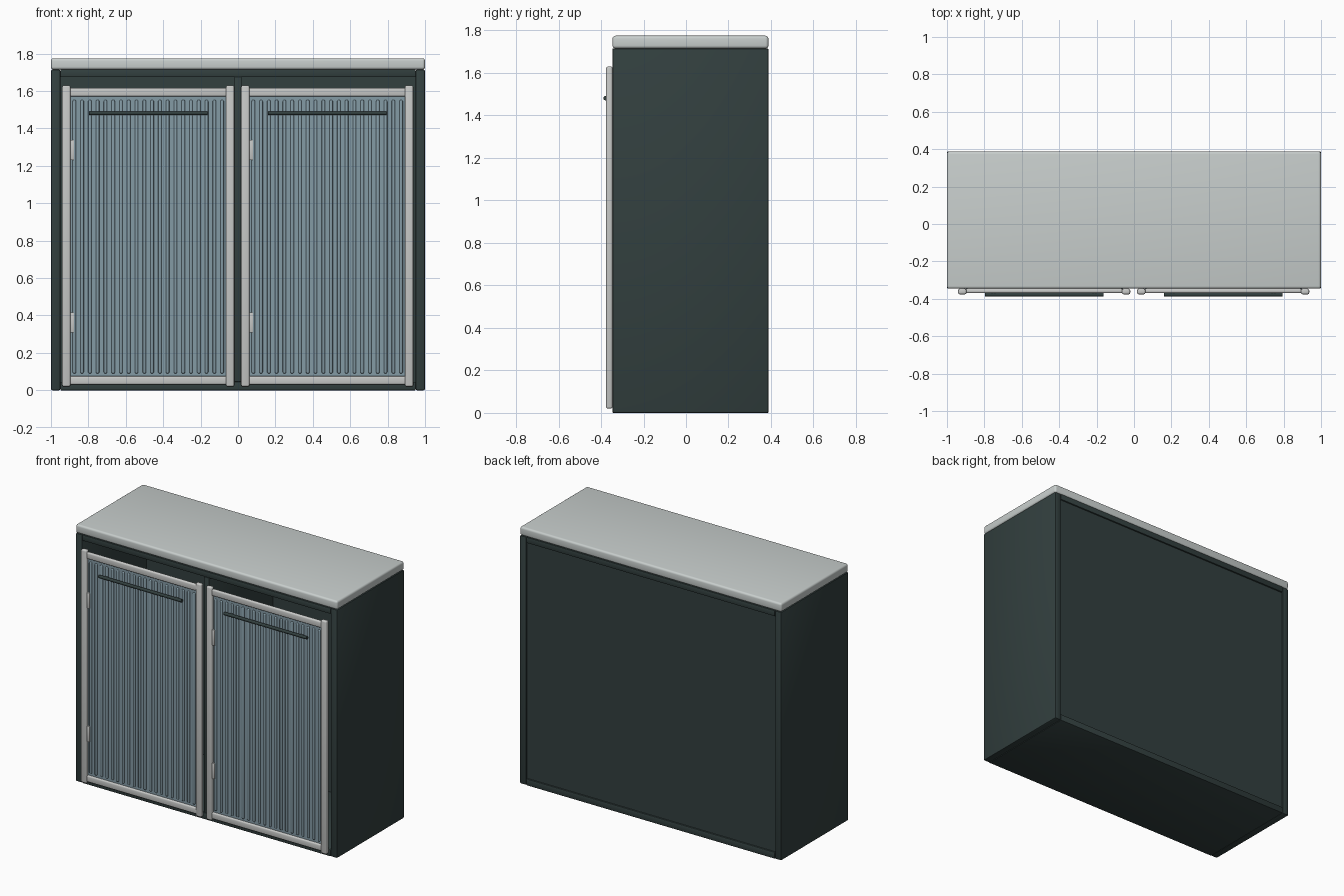
import bpy, bmesh, math
from mathutils import Matrix, Vector

cube = bpy.data.objects.get("Cube")
if cube:
    bpy.data.objects.remove(cube, do_unlink=True)


def material(name, rgb, rough=0.6):
    m = bpy.data.materials.new(name)
    m.use_nodes = True
    m.diffuse_color = (*rgb, 1)
    node = m.node_tree.nodes["Principled BSDF"]
    node.inputs["Base Color"].default_value = (*rgb, 1)
    node.inputs["Roughness"].default_value = rough
    return m


DARK = material("dark green paint", (0.032, 0.050, 0.049))
LIGHT = material("pale grey top", (0.58, 0.62, 0.61))
FRAME = material("light grey frame", (0.57, 0.58, 0.57))
PANEL = material("blue grey panel", (0.23, 0.325, 0.375))


def add_box(bm, lo, hi, bevel=0.0, segments=2):
    """Add a box between two corners, with rounded edges if asked."""
    lo, hi = Vector(lo), Vector(hi)
    mat = Matrix.Translation((lo + hi) / 2) @ Matrix.Diagonal((*(hi - lo), 1))
    verts = bmesh.ops.create_cube(bm, size=1, matrix=mat)["verts"]
    if bevel:
        edges = list({e for v in verts for e in v.link_edges})
        bmesh.ops.bevel(bm, geom=edges, offset=bevel, segments=segments,
                        profile=0.5, affect='EDGES', clamp_overlap=True)


def finish(bm, name, mat):
    mesh = bpy.data.meshes.new(name)
    bm.to_mesh(mesh)
    bm.free()
    mesh.materials.append(mat)
    obj = bpy.data.objects.new(name, mesh)
    bpy.context.collection.objects.link(obj)
    bpy.ops.object.select_all(action='DESELECT')
    obj.select_set(True)
    bpy.context.view_layer.objects.active = obj
    bpy.ops.object.shade_smooth_by_angle(angle=math.radians(40))
    return obj


def box(name, lo, hi, mat, bevel=0.0, segments=2):
    bm = bmesh.new()
    add_box(bm, lo, hi, bevel, segments)
    return finish(bm, name, mat)


FRONT, BACK = -0.346, 0.388
TOP = 1.715      # underside of the worktop
WALL = 0.05      # thickness of the sides

# Carcass
for side, s in (("left", 1), ("right", -1)):
    xs = sorted((s * 1.0, s * (1 - WALL)))
    box(side + "_side", (xs[0], FRONT, 0), (xs[1], BACK, TOP), DARK, 0.008)
IN = 1 - WALL
box("bottom_board", (-IN, FRONT, 0), (IN, BACK, 0.045), DARK, 0.004)
box("top_board", (-IN, FRONT, 1.675), (IN, BACK, TOP), DARK, 0.004)
box("divider", (-0.02, FRONT, 0.045), (0.02, BACK - 0.03, 1.675), DARK, 0.003)
box("back_panel", (-IN, BACK - 0.03, 0.045), (IN, BACK - 0.01, 1.675), DARK)
box("worktop", (-1, FRONT, TOP), (1, BACK, 1.775), LIGHT, 0.014, 4)


def door(prefix, x0):
    """One fluted door starting at x0."""
    x1, stile = x0 + 0.92, 0.044
    z0, z1 = 0.02, 1.63
    a, b = x0 + stile, x1 - stile

    # Frame
    bm = bmesh.new()
    for left in (x0, b):
        add_box(bm, (left, -0.376, z0), (left + stile, FRONT, z1), 0.009, 3)
    for low in (0.03, 1.571):
        add_box(bm, (a - 0.006, -0.370, low), (b + 0.006, FRONT, low + 0.045), 0.009, 3)
    finish(bm, prefix + "_door_frame", FRAME)

    # Panel
    box(prefix + "_door_panel", (a - 0.004, -0.357, 0.06),
        (b + 0.004, FRONT, 1.58), PANEL)

    # Vertical ribs
    bm = bmesh.new()
    count = 20
    pitch = (b - a) / count
    for i in range(count):
        x = a + pitch * (i + 0.5)
        add_box(bm, (x - 0.009, -0.366, 0.09), (x + 0.009, -0.350, 1.552), 0.007, 3)
    finish(bm, prefix + "_door_ribs", PANEL)

    # Bar handle on two posts
    mid = (x0 + x1) / 2
    bm = bmesh.new()
    turn = Matrix.Translation((mid, -0.378, 1.481)) @ Matrix.Rotation(math.pi / 2, 4, 'Y')
    bmesh.ops.create_cone(bm, cap_ends=True, segments=16, radius1=0.0105,
                          radius2=0.0105, depth=0.635, matrix=turn)
    for s in (-1, 1):
        px = mid + s * 0.27
        add_box(bm, (px - 0.008, -0.378, 1.473), (px + 0.008, -0.355, 1.489))
    finish(bm, prefix + "_handle", DARK)

    # Hinges
    for label, z in (("lower", 0.363), ("upper", 1.285)):
        box(f"{prefix}_{label}_hinge", (a - 0.005, -0.370, z - 0.054),
            (a + 0.02, -0.350, z + 0.054), FRAME, 0.003)


door("right", -0.94)
door("left", 0.017)
